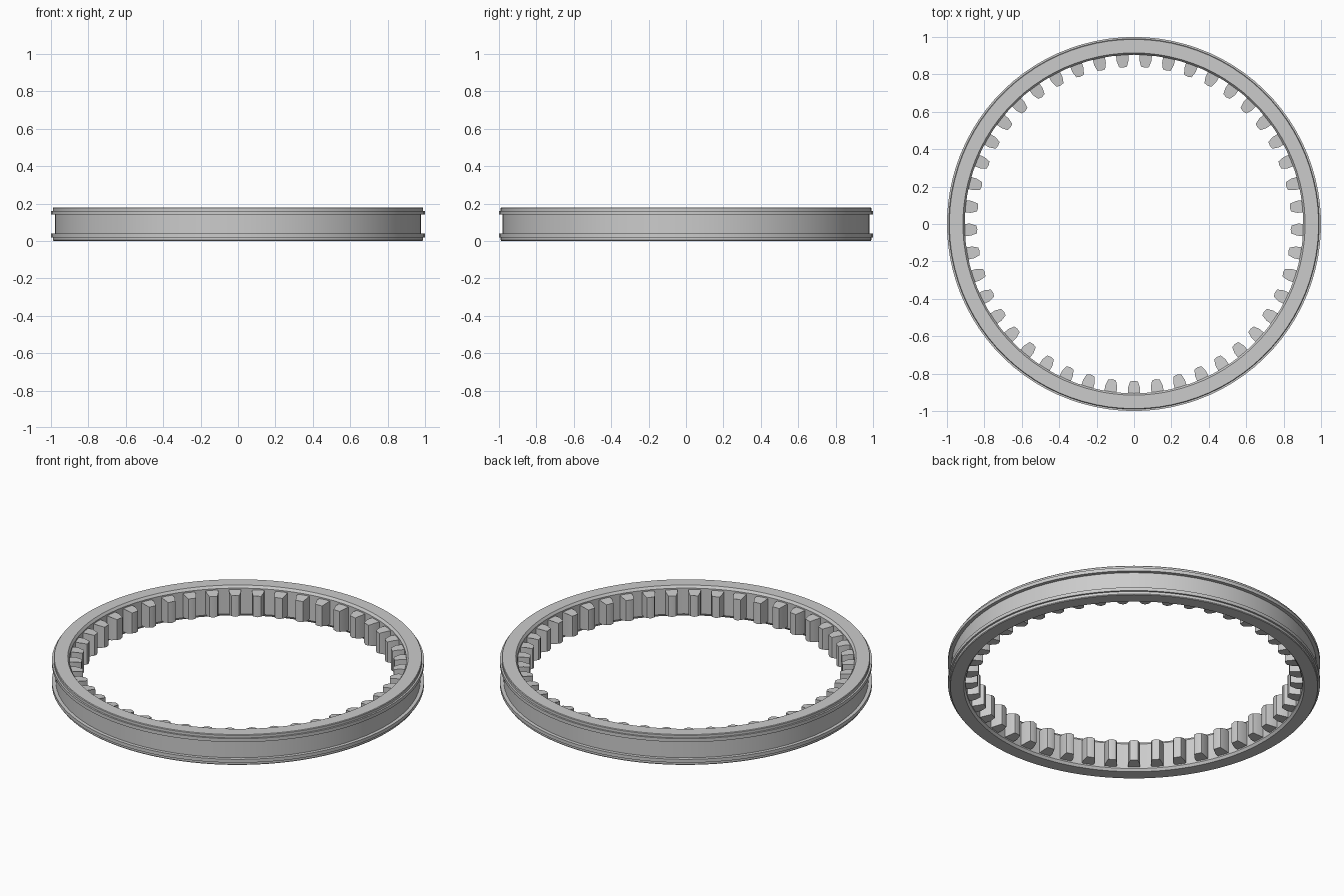
import bpy, bmesh, math

if "Cube" in bpy.data.objects:
    bpy.data.objects.remove(bpy.data.objects["Cube"])

N = 45  # teeth and base divisions


def make(name, verts, faces):
    me = bpy.data.meshes.new(name)
    me.from_pydata(verts, [], faces)
    bm = bmesh.new()
    bm.from_mesh(me)
    bmesh.ops.recalc_face_normals(bm, faces=bm.faces)
    bm.to_mesh(me)
    bm.free()
    ob = bpy.data.objects.new(name, me)
    bpy.context.collection.objects.link(ob)
    return ob


# Ring body: lower half profile (radius, z), mirrored about the mid height
H = 0.18
half = [(0.905, 0.014), (0.915, 0.0), (0.987, 0.0), (0.99, 0.004), (0.99, 0.019),
        (1.0, 0.019), (1.0, 0.039), (0.98, 0.039)]
profile = half + [(r, H - z) for r, z in reversed(half)]
seg, P = N * 2, len(profile)
verts, faces = [], []
for i in range(seg):
    a = -math.pi / 2 + 2 * math.pi * i / seg
    verts += [(r * math.cos(a), r * math.sin(a), z) for r, z in profile]
    j = (i + 1) % seg
    faces += [(i * P + k, j * P + k, j * P + (k + 1) % P, i * P + (k + 1) % P)
              for k in range(P)]
ring = make("ring_body", verts, faces)

# Inner teeth: tapered section (radius, half width, end inset)
section = [(0.912, -0.033, 0.022), (0.875, -0.032, 0.022), (0.842, -0.021, 0.03),
           (0.838, 0.0, 0.027), (0.842, 0.021, 0.03), (0.875, 0.032, 0.022),
           (0.912, 0.033, 0.022)]
S = len(section)
verts, faces = [], []
for i in range(N):
    a = -math.pi / 2 + 2 * math.pi * i / N
    c, s, b = math.cos(a), math.sin(a), len(verts)
    for top in (False, True):
        for r, w, d in section:
            verts.append((r * c - w * s, r * s + w * c, H - d if top else d))
    faces += [tuple(range(b, b + S)), tuple(range(b + S, b + 2 * S))]
    faces += [(b + k, b + (k + 1) % S, b + S + (k + 1) % S, b + S + k) for k in range(S)]
teeth = make("inner_teeth", verts, faces)

# Smooth shading with crisp edges
for ob in (ring, teeth):
    bpy.ops.object.select_all(action='DESELECT')
    ob.select_set(True)
    bpy.context.view_layer.objects.active = ob
    bpy.ops.object.shade_smooth_by_angle(angle=math.radians(25))
